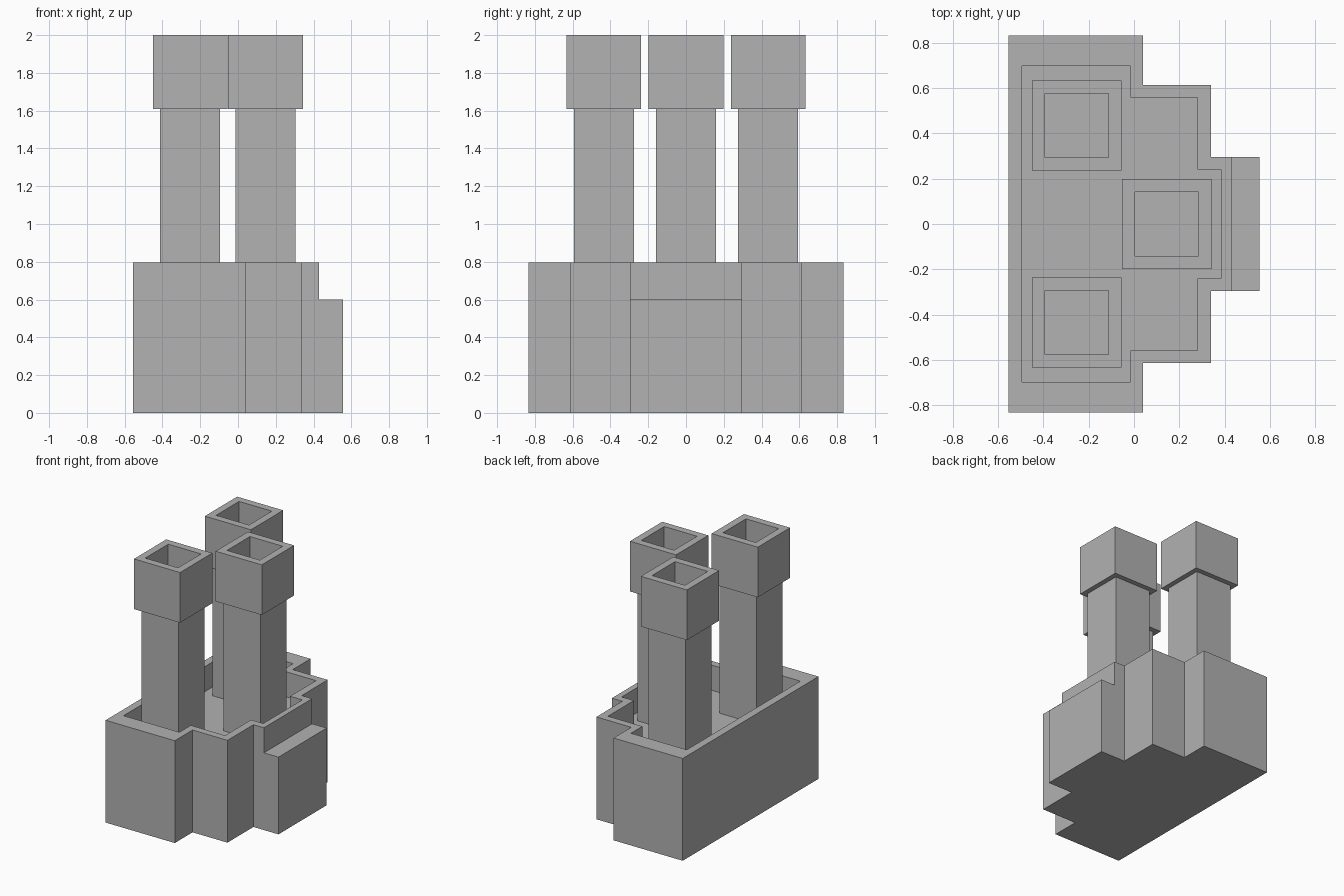
import bpy, bmesh

if "Cube" in bpy.data.objects:
    bpy.data.objects.remove(bpy.data.objects["Cube"])

stone = bpy.data.materials.new("grey stone")
stone.diffuse_color = (0.445, 0.445, 0.445, 1)
stone.use_nodes = True
stone.node_tree.nodes["Principled BSDF"].inputs["Base Color"].default_value = stone.diffuse_color


def loft(bm, rings):
    """Skin a list of (outline, z) rings and cap both ends."""
    loops = [[bm.verts.new((x, y, z)) for x, y in pts] for pts, z in rings]
    n = len(loops[0])
    for a, b in zip(loops, loops[1:]):
        for i in range(n):
            j = (i + 1) % n
            bm.faces.new((a[i], a[j], b[j], b[i]))
    bm.faces.new(loops[0][::-1])
    bm.faces.new(loops[-1])


def finish(bm, name):
    bmesh.ops.recalc_face_normals(bm, faces=bm.faces)
    mesh = bpy.data.meshes.new(name)
    bm.to_mesh(mesh)
    bm.free()
    mesh.materials.append(stone)
    obj = bpy.data.objects.new(name, mesh)
    bpy.context.collection.objects.link(obj)


def stepped(back, steps):
    """Stepped outline mirrored across y = 0; steps are (x, half width)."""
    half = [(back, -steps[0][1])]
    for i, (x, w) in enumerate(steps):
        half.append((x, -w))
        if i + 1 < len(steps):
            half.append((x, -steps[i + 1][1]))
    return half + [(x, -y) for x, y in reversed(half)]


def square(cx, cy, r):
    return [(cx - r, cy - r), (cx + r, cy - r), (cx + r, cy + r), (cx - r, cy + r)]


# Hollow stepped base with a sunken floor
FLOOR, RIM = 0.6, 0.795
outer = stepped(-0.555, [(0.04, 0.833), (0.34, 0.615), (0.43, 0.296)])
inner = stepped(-0.495, [(-0.015, 0.698), (0.28, 0.558), (0.385, 0.24)])
bm = bmesh.new()
loft(bm, [(outer, 0), (outer, RIM), (inner, RIM), (inner, FLOOR)])

# Low front ledge, extruded from the lower part of the end wall
wall = max(bm.faces, key=lambda f: f.calc_center_median().x)
bmesh.ops.bisect_plane(bm, geom=[wall, *wall.edges, *wall.verts],
                       plane_co=(0, 0, FLOOR), plane_no=(0, 0, 1))
ends = [f for f in bm.faces if all(v.co.x > 0.42 for v in f.verts)]
low = min(ends, key=lambda f: f.calc_center_median().z)
ext = bmesh.ops.extrude_face_region(bm, geom=[low])["geom"]
bmesh.ops.translate(bm, vec=(0.125, 0, 0),
                    verts=[v for v in ext if isinstance(v, bmesh.types.BMVert)])
finish(bm, "stepped_base")

# Square chimneys: shaft, wider head, open recess in the top
for name, cx, cy in (("chimney_front", -0.253, -0.435),
                     ("chimney_middle", 0.145, 0),
                     ("chimney_back", -0.253, 0.435)):
    bm = bmesh.new()
    profile = [(0.159, FLOOR), (0.159, 1.61), (0.198, 1.61),
               (0.198, 2.0), (0.141, 2.0), (0.141, 1.8)]
    loft(bm, [(square(cx, cy, r), z) for r, z in profile])
    finish(bm, name)
